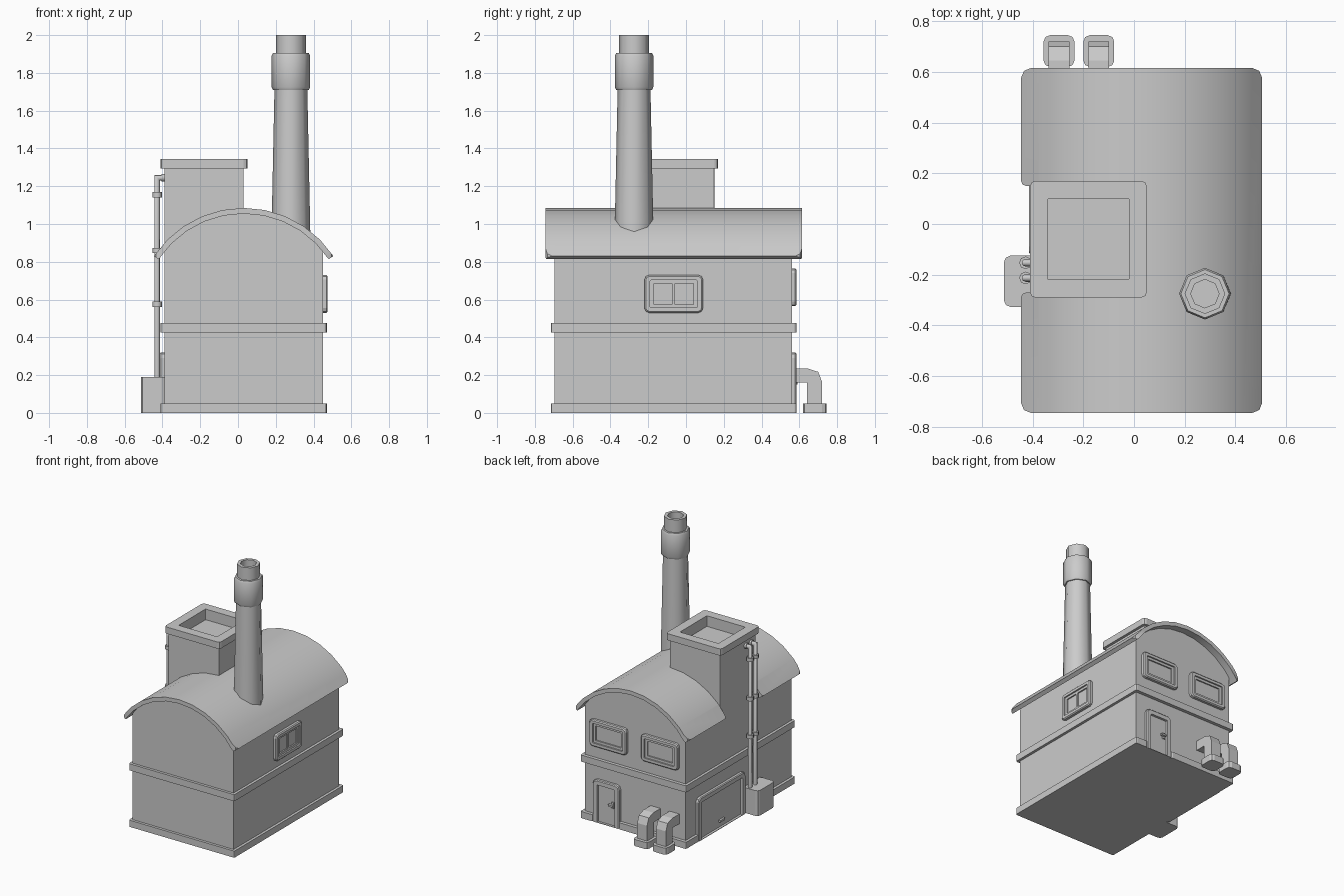
import bpy, bmesh
from math import sin, cos, pi, asin, sqrt

if "Cube" in bpy.data.objects:
    bpy.data.objects.remove(bpy.data.objects["Cube"])


def skin(name, rings, smooth=None):
    """Join matching point rings into a closed solid."""
    bm = bmesh.new()
    loops = [[bm.verts.new(p) for p in r] for r in rings]
    for a, b in zip(loops, loops[1:]):
        for i in range(len(a)):
            j = (i + 1) % len(a)
            bm.faces.new((a[i], a[j], b[j], b[i]))
    bm.faces.new(loops[0])
    bm.faces.new(loops[-1])
    bmesh.ops.recalc_face_normals(bm, faces=bm.faces)
    me = bpy.data.meshes.new(name)
    bm.to_mesh(me)
    bm.free()
    ob = bpy.data.objects.new(name, me)
    bpy.context.collection.objects.link(ob)
    if smooth:
        shade(ob, smooth)
    return ob


def shade(ob, degrees):
    bpy.ops.object.select_all(action='DESELECT')
    ob.select_set(True)
    bpy.context.view_layer.objects.active = ob
    bpy.ops.object.shade_smooth_by_angle(angle=degrees * pi / 180)


def rect(u0, u1, v0, v1, r=0.004, rb=None):
    """Rounded rectangle outline; rb is the radius of the two low-v corners."""
    rb = r if rb is None else rb
    pts = []
    for k, (u, v, q) in enumerate(((u1 - r, v1 - r, r), (u0 + r, v1 - r, r),
                                   (u0 + rb, v0 + rb, rb), (u1 - rb, v0 + rb, rb))):
        for s in range(3):
            a = (k + s / 2) * pi / 2
            pts.append((u + q * cos(a), v + q * sin(a)))
    return pts


def box(name, x, y, z, r=0.004):
    return skin(name, [[(u, v, h) for u, v in rect(*x, *y, r)] for h in z])


def back(u, v, d): return (u, 0.56 + d, v)
def right(u, v, d): return (0.45 + d, u, v)
def left(u, v, d): return (-0.39 - d, u, v)


def panel(name, place, steps):
    """Stepped panel on a wall; each step is an outline and its depth."""
    return skin(name, [[place(u, v, d) for u, v in o] for o, d in steps])


def circle(cx, cy, z, r, n=8):
    return [(cx + r * cos(2 * pi * i / n), cy + r * sin(2 * pi * i / n), z) for i in range(n)]


# Walls with an arched top
CX, CZ, R = 0.03, 0.515, 0.57


def arc(r, half, n=10):
    return [(CX + r * sin(t), CZ + r * cos(t)) for t in (half * (1 - 2 * i / n) for i in range(n + 1))]


wall = [(-0.39, 0), (0.45, 0)] + arc(R - 0.02, asin(0.42 / (R - 0.02)))
skin("walls", [[(x, y, z) for x, z in wall] for y in (-0.695, 0.56)])

# Curved roof, trimmed to a plan with rounded corners and a notch for the tower
half = asin(0.475 / R)
sheet = arc(R, half) + arc(R - 0.03, half)[::-1]
roof = skin("roof", [[(x, y, z) for x, z in sheet] for y in (-0.745, 0.615)])
plan = rect(-0.446, 0.506, -0.746, 0.616, 0.04)
plan[6:6] = [(-0.446, 0.17), (-0.44, 0.156), (-0.426, 0.15), (-0.38, 0.15),
             (-0.38, -0.27), (-0.426, -0.27), (-0.44, -0.276), (-0.446, -0.29)]
cutter = skin("roof_cutter", [[(x, y, z) for x, y in plan] for z in (0.6, 1.3)])
cutter.hide_render = True
mod = roof.modifiers.new("trim", 'BOOLEAN')
mod.operation, mod.solver, mod.object = 'INTERSECT', 'EXACT', cutter
bpy.context.view_layer.objects.active = roof
bpy.ops.object.modifier_apply(modifier="trim")
bpy.data.objects.remove(cutter)
shade(roof, 30)

# Trim bands: the base band stops at the two doors
box("middle_trim", (-0.41, 0.47), (-0.715, 0.585), (0.425, 0.475), 0.012)
for i, (x, y) in enumerate((((-0.41, 0.47), (-0.715, -0.68)), ((0.43, 0.47), (-0.715, 0.585)),
                            ((-0.41, 0.15), (0.54, 0.585)), ((0.37, 0.47), (0.54, 0.585)),
                            ((-0.41, -0.37), (0.43, 0.585)), ((-0.41, -0.37), (-0.715, -0.12)))):
    box(f"base_trim_{i}", x, y, (0, 0.05), 0.01)

# Roof tower with a sunken top
tower = ((-0.39, 0.03), (-0.27, 0.15))
rim = rect(-0.41, 0.05, -0.29, 0.17, 0.02)
well = rect(-0.34, -0.02, -0.22, 0.10)
body = rect(-0.39, 0.03, -0.27, 0.15)
skin("tower", [[(x, y, z) for x, y in o] for o, z in
               ((body, 0.8), (body, 1.295), (rim, 1.295), (rim, 1.345), (well, 1.345), (well, 1.265))])

# Chimney
skin("chimney", [circle(0.28, -0.275, z, r) for z, r in (
    (0.85, 0.105), (1.71, 0.087), (1.71, 0.095), (1.725, 0.102), (1.89, 0.102), (1.905, 0.095),
    (1.905, 0.08), (2.0, 0.08), (2.0, 0.056), (1.93, 0.056))], 50)


# Windows
def window(name, place, u, v, panes):
    def o(w, h, r): return rect(u - w, u + w, v - h, v + h, r)
    panel(name, place, ((o(.155, .1, .025), -.01), (o(.155, .1, .025), .018), (o(.148, .093, .02), .025),
                        (o(.125, .073, .006), .025), (o(.125, .073, .006), .004)))
    # sash bars around the panes
    bars = [(-.125, .125, -.073, -.055), (-.125, .125, .055, .073),
            (-.125, -.105, -.06, .06), (.105, .125, -.06, .06)]
    if panes == 2:
        bars.append((-.008, .008, -.06, .06))
    for i, (a, b, c, d) in enumerate(bars):
        edge = rect(u + a, u + b, v + c, v + d, 0.001)
        panel(f"{name}_bar_{i}", place, ((edge, 0), (edge, 0.014)))


window("side_window", right, -0.065, 0.63, 2)
for i, u in enumerate((0.245, -0.185)):
    window(f"back_window_{i}", back, u, 0.665, 1)


# Doors with raised surrounds
def door(name, place, u0, u1, t):
    outer = rect(u0, u1, 0, 0.32, 0.03, 0.003)
    face = rect(u0 + .006, u1 - .006, 0, 0.314, 0.026, 0.003)
    inner = rect(u0 + t, u1 - t, 0.004, 0.32 - t, 0.008, 0.003)
    panel(name, place, ((outer, -.02), (outer, .018), (face, .024), (inner, .024), (inner, .006)))


door("back_door", back, 0.15, 0.37, 0.036)
door("garage_door", left, -0.12, 0.44, 0.036)
box("door_handle_plate", (0.2, 0.22), (0.56, 0.575), (0.135, 0.18))
box("door_handle", (0.2, 0.24), (0.57, 0.59), (0.15, 0.163))
box("garage_handle", (-0.412, -0.39), (0.12, 0.18), (0.045, 0.06))

# Utility box with two drain pipes running up to the tower
box("utility_box", (-0.513, -0.38), (-0.327, -0.125), (0, 0.19), 0.025)
PX, PZ = -0.428, 1.245
for i, y in enumerate((-0.153, -0.213)):
    ring = circle(0, 0, 0, 0.015)
    skin(f"drain_pipe_{i}", [[(PX + a, y + b, 0.15) for a, b, _ in ring],
                             [(PX + a, y + b, PZ - a) for a, b, _ in ring],
                             [(-0.37, y + b, PZ - a) for a, b, _ in ring]], 50)
    skin(f"pipe_flange_{i}", [[(x, y + b * 1.4, PZ - a * 1.4) for a, b, _ in ring] for x in (-0.405, -0.38)], 50)
    for k, z in enumerate((0.575, 0.86, 1.155)):
        skin(f"pipe_collar_{i}_{k}", [circle(PX, y, z + s, 0.025) for s in (-0.014, 0.014)], 50)

# Square bent ducts behind the building
duct = [(0.55, 0.235), (0.645, 0.235), (0.70, 0.217), (0.72, 0.165),
        (0.72, 0.03), (0.64, 0.03), (0.64, 0.162), (0.55, 0.162)]
for i, x in enumerate((-0.296, -0.139)):
    skin(f"duct_{i}", [[(x + s, y, z) for y, z in duct] for s in (-0.041, 0.041)])
    box(f"duct_foot_{i}", (x - 0.061, x + 0.061), (0.62, 0.745), (0, 0.05), 0.025)
